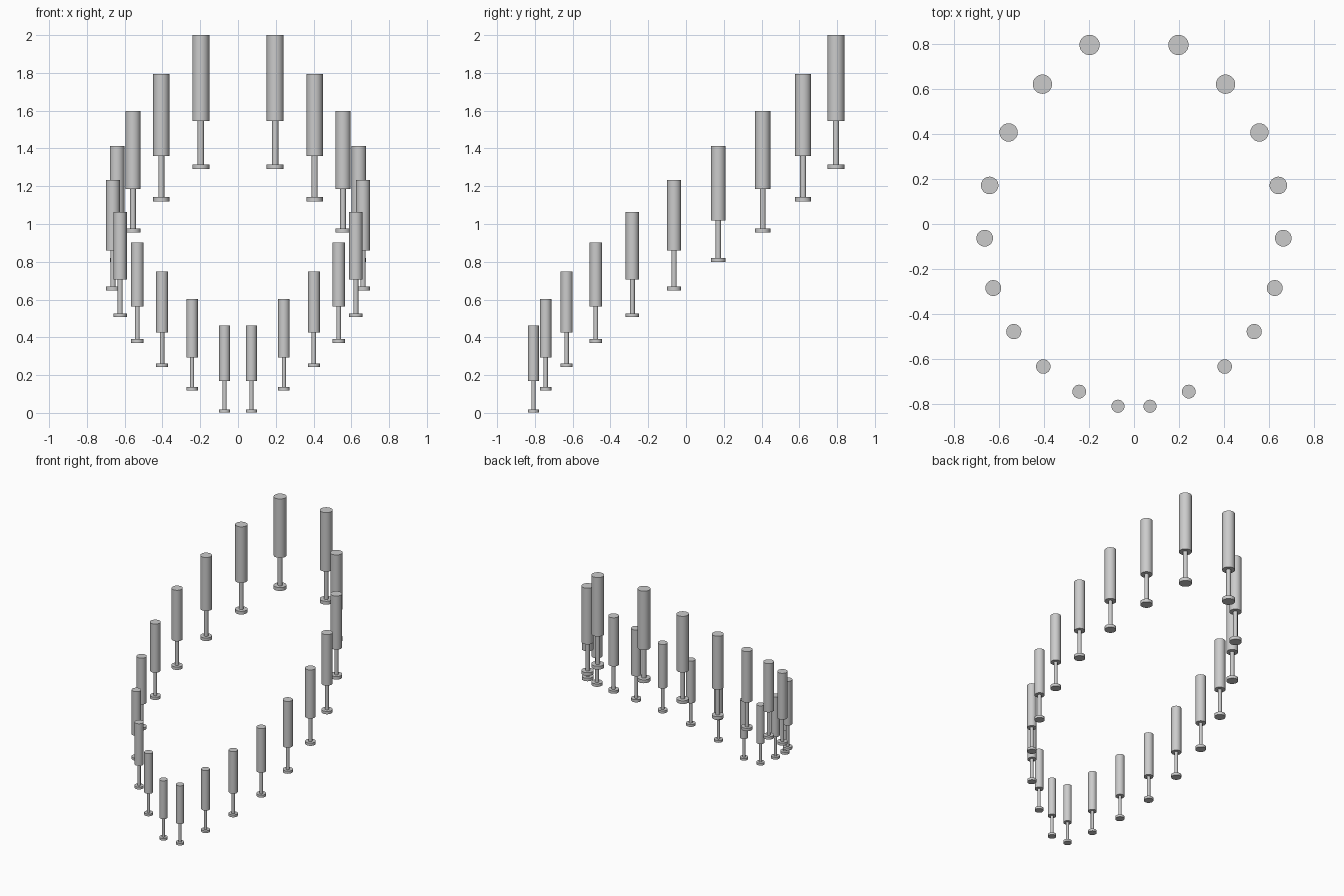
import bpy

if "Cube" in bpy.data.objects:
    bpy.data.objects.remove(bpy.data.objects["Cube"])

# Centre (x, y) of each pipe on the right side, tallest first
SPOTS = [(.197, .794), (.406, .620), (.556, .406), (.640, .171), (.662, -.063),
         (.624, -.284), (.533, -.477), (.402, -.632), (.243, -.743), (.071, -.808)]
Q = 0.953            # each pipe shrinks by this ratio
LENGTH = 0.71        # full length of the largest pipe
DROP = 0.2055        # first step down between tops


def cylinder(name, x, y, r, z0, z1):
    bpy.ops.mesh.primitive_cylinder_add(vertices=32, radius=r, depth=z1 - z0,
                                        location=(x, y, (z0 + z1) / 2))
    bpy.context.object.name = name
    bpy.ops.object.shade_smooth_by_angle()


def pipe(label, x, y, s, top):
    bottom = max(top - LENGTH * s, 0)
    body_low = top - 0.455 * s
    foot_top = bottom + 0.026 * s
    cylinder("pipe_body_" + label, x, y, 0.0448 * s, body_low, top)
    cylinder("pipe_rod_" + label, x, y, 0.0165 * s, foot_top - 0.005 * s, body_low + 0.005 * s)
    cylinder("pipe_foot_" + label, x, y, 0.0448 * s, bottom, foot_top)


# Mirrored pairs stepping down from back to front
for i, (x, y) in enumerate(SPOTS):
    s = Q ** i
    top = 2 - DROP * (1 - s) / (1 - Q)
    for side, sign in (("right", 1), ("left", -1)):
        pipe(f"{side}_{i + 1}", sign * x, y, s, top)
